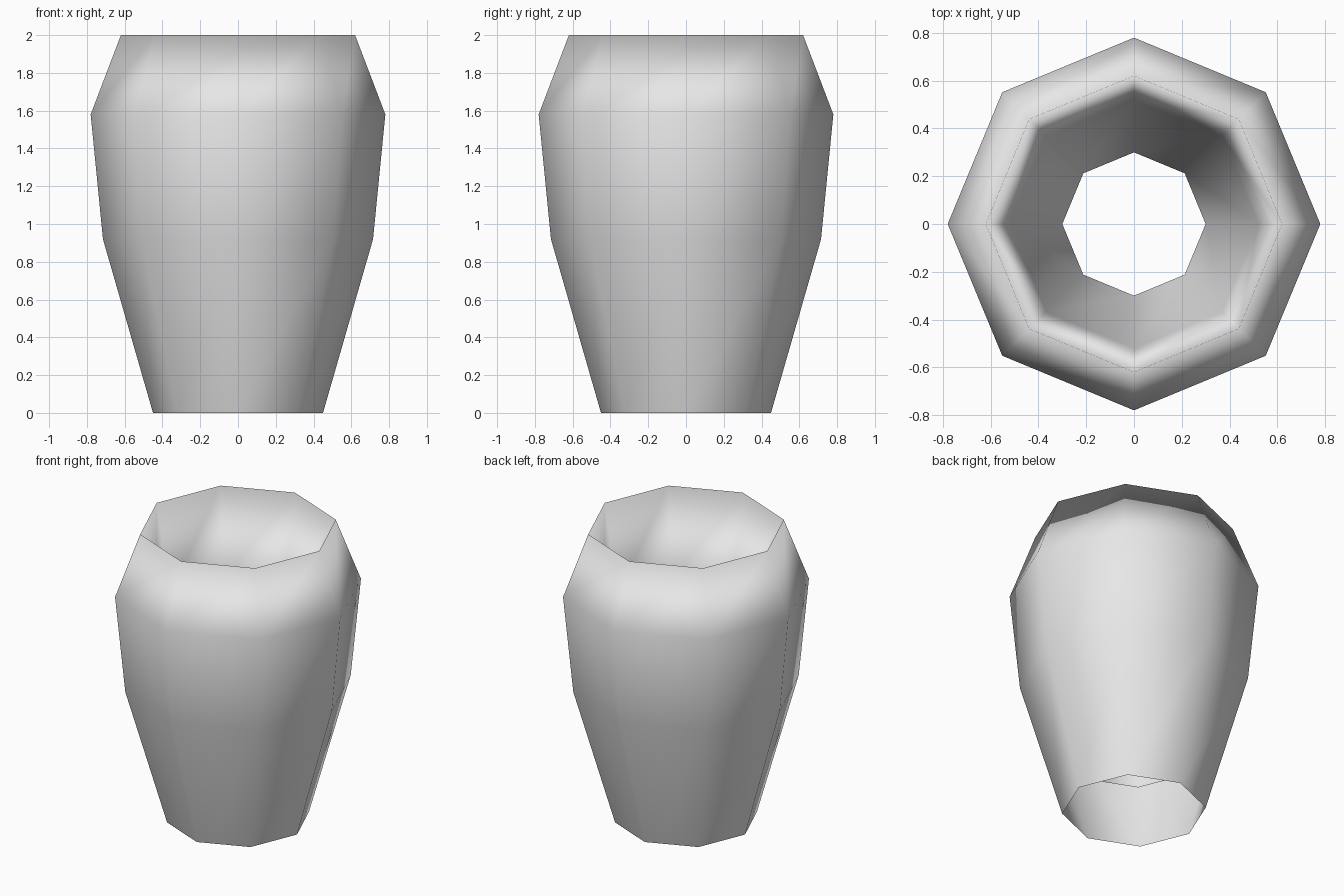
import bpy, bmesh, math

cube = bpy.data.objects.get("Cube")
if cube:
    bpy.data.objects.remove(cube, do_unlink=True)

SIDES = 8

# Plain grey clay
grey = bpy.data.materials.new("light_grey")
grey.use_nodes = True
color = (0.8, 0.8, 0.8, 1.0)
grey.diffuse_color = color
grey.node_tree.nodes["Principled BSDF"].inputs["Base Color"].default_value = color

# Wall profile (radius, height): up the outside, over the rim, down the inside
profile = [(0.45, 0.0), (0.715, 0.92), (0.78, 1.58), (0.62, 2.0),
           (0.52, 1.4), (0.30, 0.34)]

# Eight-sided pot lofted from one ring per profile point
bm = bmesh.new()
rings = []
for radius, height in profile:
    angles = [math.tau * i / SIDES for i in range(SIDES)]
    rings.append([bm.verts.new((radius * math.cos(a), radius * math.sin(a), height))
                  for a in angles])

for lower, upper in zip(rings, rings[1:]):
    for i in range(SIDES):
        j = (i + 1) % SIDES
        face = bm.faces.new((lower[i], lower[j], upper[j], upper[i]))
        face.smooth = True

mesh = bpy.data.meshes.new("pot")
bm.to_mesh(mesh)
bm.free()
mesh.materials.append(grey)
pot = bpy.data.objects.new("pot", mesh)
bpy.context.collection.objects.link(pot)
